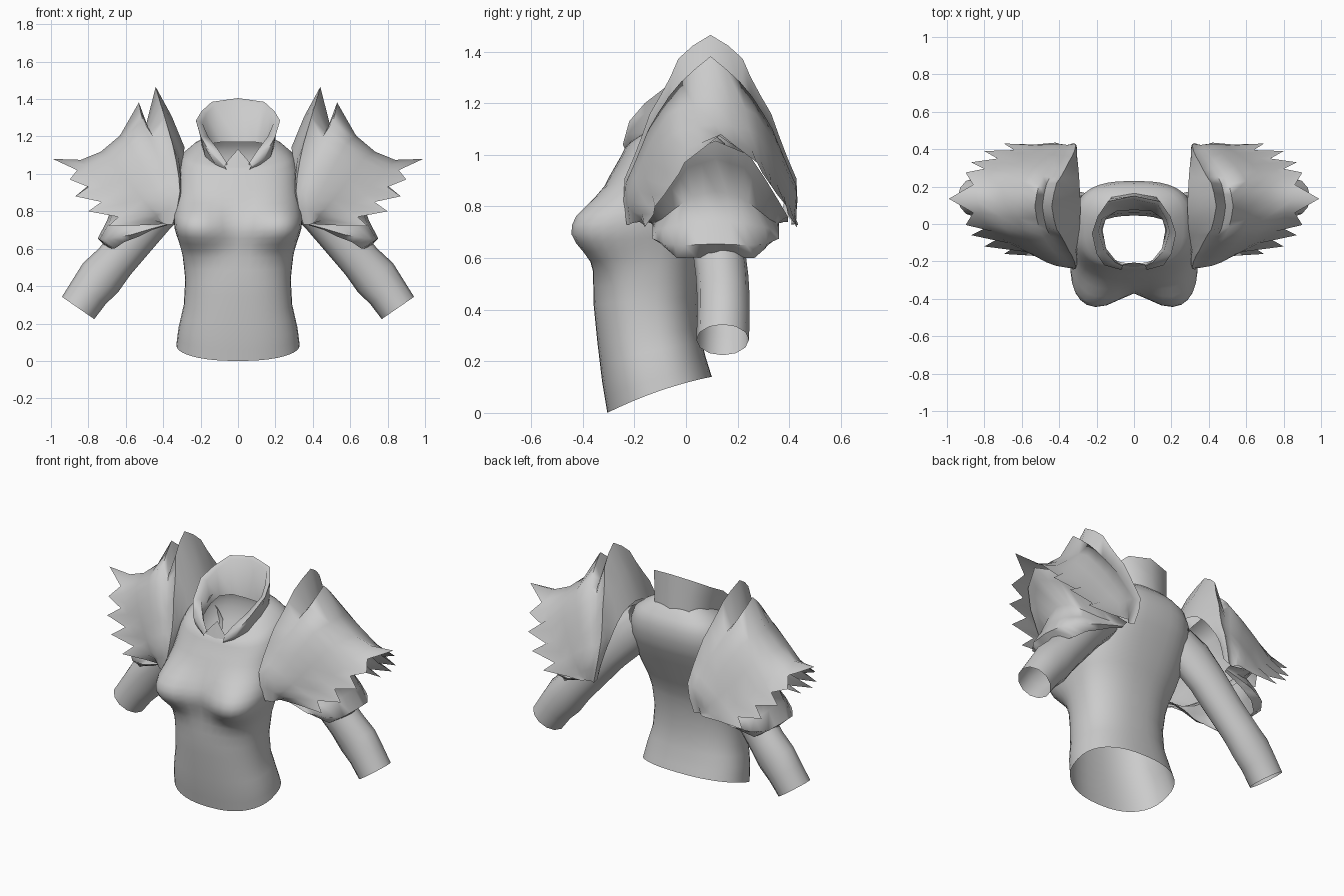
import bpy, bmesh, math
from mathutils import Vector

cloth = bpy.data.materials.new("plain_grey")
cloth.diffuse_color = (0.6, 0.6, 0.6, 1)


def loft(name, rows, closed=False, mirror=False, angle=60):
    """Skin a grid of faces over rows with equal point counts."""
    bm = bmesh.new()
    grid = [[bm.verts.new(p) for p in r] for r in rows]
    for a, b in zip(grid, grid[1:]):
        n = len(a)
        for i in range(n if closed else n - 1):
            j = (i + 1) % n
            bm.faces.new((a[i], a[j], b[j], b[i]))
    bmesh.ops.remove_doubles(bm, verts=bm.verts, dist=0.0005)
    bmesh.ops.recalc_face_normals(bm, faces=bm.faces)
    me = bpy.data.meshes.new(name)
    bm.to_mesh(me)
    bm.free()
    me.materials.append(cloth)
    ob = bpy.data.objects.new(name, me)
    bpy.context.collection.objects.link(ob)
    if mirror:
        ob.modifiers.new("mirror", 'MIRROR')
    bpy.ops.object.select_all(action='DESELECT')
    ob.select_set(True)
    bpy.context.view_layer.objects.active = ob
    bpy.ops.object.shade_smooth_by_angle(angle=math.radians(angle))
    return ob


def resample(pts, n):
    """Spread n points evenly by index along a polyline."""
    out = []
    for k in range(n):
        f = k * (len(pts) - 1) / (n - 1)
        i = min(int(f), len(pts) - 2)
        out.append(Vector(pts[i]).lerp(Vector(pts[i + 1]), f - i))
    return out


def arch(half, yc=0.095):
    """Turn an (x, depth, z) half arch into a full front-to-back arch."""
    front = [Vector((x, yc - d, z)) for x, d, z in reversed(half)]
    back = [Vector((x, yc + d, z)) for x, d, z in half[1:]]
    return front + back


# torso rings: front z, back z, half width, front y, back y
RINGS = [(0, .14, .33, -.305, .10), (.12, .22, .318, -.325, .075),
         (.27, .33, .29, -.343, .05), (.42, .45, .282, -.358, .045),
         (.55, .58, .295, -.36, .06), (.62, .66, .31, -.36, .085),
         (.69, .74, .33, -.36, .12), (.76, .82, .34, -.35, .155),
         (.84, .90, .338, -.33, .19), (.92, .98, .33, -.295, .22),
         (.99, 1.06, .322, -.255, .23), (1.03, 1.125, .295, -.235, .218),
         (1.045, 1.175, .235, -.22, .185), (1.04, 1.215, .165, -.21, .145)]
fine = []
for a, b in zip(RINGS, RINGS[1:]):
    fine += [a, tuple((p + q) / 2 for p, q in zip(a, b))]
fine.append(RINGS[-1])
rows = []
for i, (zf, zb, w, yf, yb) in enumerate(fine):
    row = []
    e = .85 - .13 * min(1, max(0, (i - 10) / 8))  # squarer shoulders
    lift = .015 * max(0, 1 - i / 4) + .05 * max(0, (i - 18) / 8)
    for k in range(40):
        a = 2 * math.pi * k / 40
        c, s = math.cos(a), math.sin(a)
        x = w * math.copysign(abs(c) ** e, c)
        v = math.copysign(abs(s) ** e, s)
        y = (yf + yb) / 2 + v * (yb - yf) / 2
        z = zf + (zb - zf) * (v + 1) / 2 + lift * (1 - v * v)
        if v < 0.2:  # bust
            r2 = ((abs(x) - .21) / .15) ** 2 + ((z - .715) / .12) ** 2
            bulge = math.exp(-r2 ** 1.2) * min(1, (.2 - v) * 1.3)
            y -= .112 * bulge
            x += math.copysign(.04 * bulge * min(1, abs(x) / .2), x)
        row.append((x, y, z))
    rows.append(row)
loft("torso", rows, closed=True)

# pointed flap at the throat
loft("throat_flap", [[(-.09, -.225, 1.03), (0, -.235, 1.02), (.09, -.225, 1.03)],
                     [(-.002, -.205, 1.13), (0, -.205, 1.131), (.002, -.205, 1.13)]])


# standing collar, open at the front
def both(half):
    return [(-x, y, z) for x, y, z in half] + [(x, y, z) for x, y, z in reversed(half[:-1])]


base = [(.06, -.235, 1.02), (.12, -.215, 1.05), (.175, -.15, 1.09), (.19, -.05, 1.13),
        (.18, .05, 1.17), (.12, .145, 1.18), (0, .165, 1.19)]
middle = [(.065, -.24, 1.03), (.14, -.225, 1.08), (.19, -.16, 1.16), (.205, -.05, 1.22),
          (.185, .05, 1.27), (.125, .135, 1.29), (0, .155, 1.30)]
rim = [(.07, -.245, 1.04), (.16, -.22, 1.13), (.20, -.16, 1.20), (.225, -.05, 1.285),
       (.195, .04, 1.335), (.14, .12, 1.385), (0, .15, 1.405)]
lining = [(.06, -.225, 1.06), (.10, -.205, 1.12), (.16, -.14, 1.20), (.19, -.04, 1.27),
          (.17, .03, 1.32), (.125, .105, 1.37), (0, .13, 1.39)]
inner = [(.06, -.22, 1.03), (.09, -.205, 1.06), (.15, -.13, 1.10), (.168, -.03, 1.13),
         (.15, .03, 1.16), (.09, .07, 1.17), (0, .075, 1.17)]
loft("collar", [both(r) for r in (base, middle, rim, lining, inner)], angle=75)

# hollow arms: centre x, y, z, radius
ARM = [(.25, .06, 1.0, .12), (.34, .085, .92, .135), (.45, .11, .79, .12),
       (.56, .125, .65, .112), (.66, .14, .53, .11), (.735, .145, .445, .122),
       (.795, .145, .37, .11), (.855, .142, .283, .105)]
rows = []
for i, (x, y, z, r) in enumerate(ARM):
    a, b = ARM[max(i - 1, 0)], ARM[min(i + 1, len(ARM) - 1)]
    t = Vector((b[0] - a[0], 0, b[2] - a[2])).normalized()
    side = Vector((-t.z, 0, t.x))
    flat = min(r, .102)
    rows.append([Vector((x, y, z)) + r * math.cos(q) * side + Vector((0, flat * math.sin(q), 0))
                 for q in (2 * math.pi * k / 12 for k in range(12))])
loft("sleeve", rows, closed=True, mirror=True)

# shoulder armour: inner face, tall crest, groove, second ridge, jagged shell
N = 11
opening = [(.285, 0, 1.14), (.29, .10, 1.12), (.295, .18, 1.05), (.30, .23, .98),
           (.305, .27, .92), (.315, .29, .86), (.345, .28, .78)]
inside = [(.355, 0, 1.31), (.345, .10, 1.25), (.33, .165, 1.16), (.315, .225, 1.06),
          (.305, .275, .97), (.305, .32, .88), (.335, .31, .75)]
crest = [(.44, 0, 1.465), (.42, .115, 1.395), (.385, .165, 1.28), (.35, .235, 1.16),
         (.32, .285, 1.02), (.308, .345, .88), (.35, .325, .73)]
groove = [(.49, 0, 1.27), (.475, .105, 1.235), (.44, .175, 1.18), (.395, .24, 1.08),
          (.355, .288, .97), (.33, .34, .87), (.365, .315, .73)]
ridge = [(.53, 0, 1.382), (.515, .10, 1.30), (.48, .175, 1.21), (.43, .24, 1.10),
         (.385, .293, .97), (.355, .337, .87), (.385, .312, .73)]
teeth = [(.99, 0, 1.08), (.86, .075, 1.02), (.90, .14, .97), (.80, .16, .93),
         (.87, .195, .88), (.73, .215, .85), (.80, .255, .80), (.64, .26, .77),
         (.695, .295, .72), (.53, .29, .725), (.42, .30, .73)]
tooth_root = [(.84, 0, 1.075), (.79, .13, 1.02), (.72, .20, .93),
              (.62, .255, .84), (.52, .295, .77), (.40, .305, .74)]
opening, inside, crest, groove, ridge, tooth_root = (
    resample(r, N) for r in (opening, inside, crest, groove, ridge, tooth_root))
shell = [arch(r) for r in (opening, inside, crest, groove, ridge)]
for s, sag, swell in ((.3, -.085, .008), (.63, -.07, .008)):
    row = []
    for i, (a, b) in enumerate(zip(ridge, tooth_root)):
        p = a.lerp(b, s)
        out = min(1, i / 3) * (1 - i / 10)
        p += Vector((swell, swell, sag * max(0, 1 - i / 3) + swell * out))
        p.y = 0 if i == 0 else p.y
        row.append(p)
    shell.append(arch(row, .095 + .025 * s))
shell += [arch(tooth_root, .125), arch(teeth, .135)]
loft("shoulder_armour", shell, mirror=True, angle=80)

# lower guard: hangs under the shell edge and cups the upper arm
brim = [(.83, 0, 1.055), (.77, .13, 1.0), (.70, .19, .91), (.60, .245, .82),
        (.50, .28, .76), (.38, .28, .74)]
hang = [(.80, 0, .985), (.74, .11, .95), (.66, .17, .87), (.57, .225, .79),
        (.48, .26, .75), (.38, .265, .74)]
tuck = [(.665, 0, .86), (.65, .09, .84), (.60, .16, .79), (.53, .21, .75),
        (.46, .24, .735), (.38, .25, .735)]
belly = [(.70, 0, .75), (.69, .11, .735), (.64, .19, .72), (.54, .23, .71),
         (.46, .24, .72), (.38, .245, .735)]
lip = [(.75, 0, .655), (.74, .12, .65), (.68, .20, .655), (.57, .245, .675),
       (.47, .245, .705), (.38, .245, .73)]
hem = [(.70, 0, .605), (.66, .15, .60), (.61, .19, .635), (.53, .215, .665),
       (.46, .22, .70), (.38, .23, .725)]
loft("lower_guard", [arch(resample(r, 11), yc=.115) for r in (brim, hang, tuck, belly, lip, hem)],
     mirror=True, angle=75)
